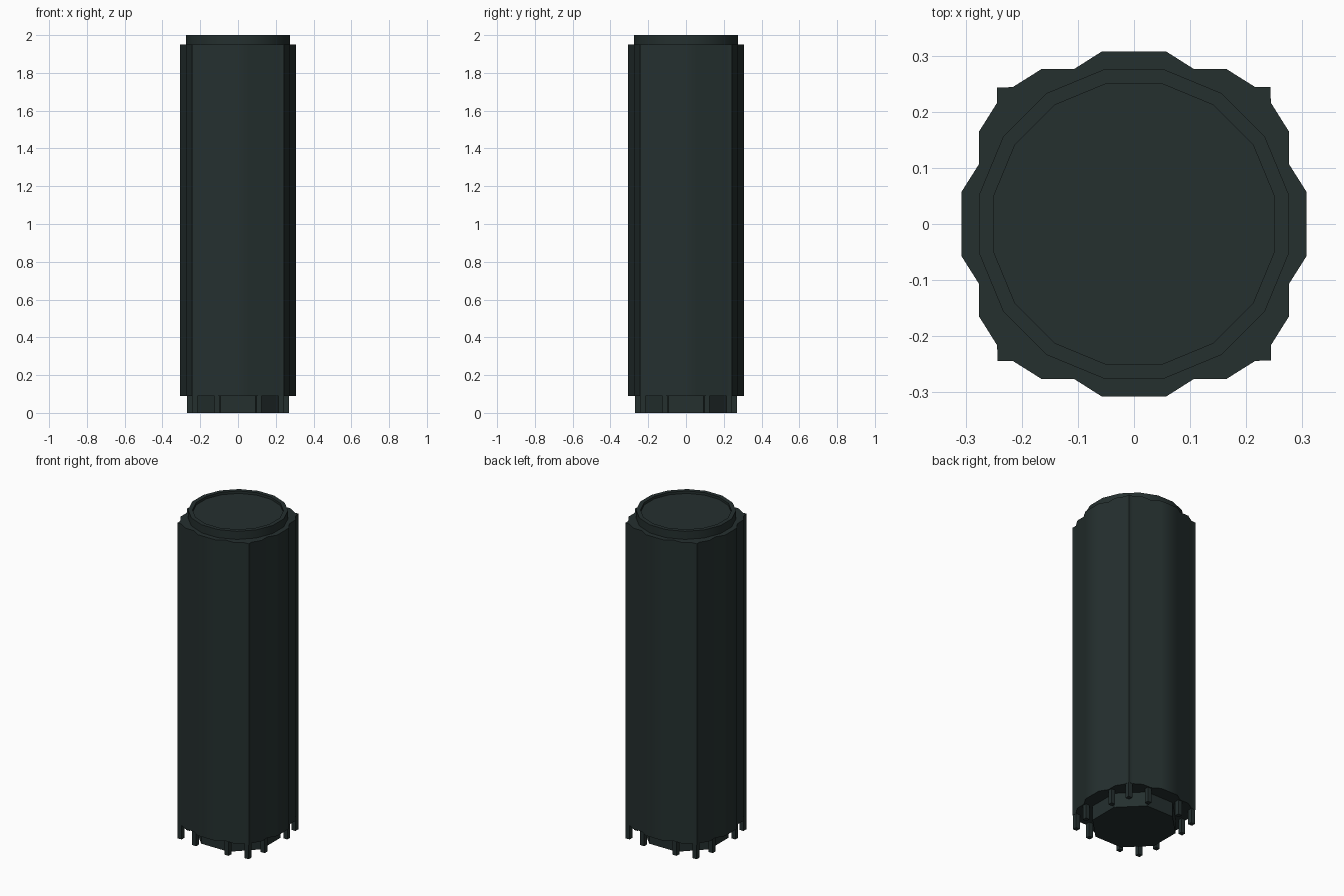
import bpy, bmesh, math

if "Cube" in bpy.data.objects:
    bpy.data.objects.remove(bpy.data.objects["Cube"])

mat = bpy.data.materials.new("dark slate green")
mat.diffuse_color = (0.018, 0.029, 0.028, 1)
mat.use_nodes = True
mat.node_tree.nodes["Principled BSDF"].inputs["Base Color"].default_value = mat.diffuse_color


def finish(bm, name, smooth=True):
    bmesh.ops.recalc_face_normals(bm, faces=bm.faces)
    me = bpy.data.meshes.new(name)
    bm.to_mesh(me)
    bm.free()
    ob = bpy.data.objects.new(name, me)
    bpy.context.collection.objects.link(ob)
    me.materials.append(mat)
    bpy.ops.object.select_all(action='DESELECT')
    ob.select_set(True)
    bpy.context.view_layer.objects.active = ob
    if smooth:
        bpy.ops.object.shade_smooth_by_angle(angle=math.radians(40))
    return ob


def prism(bm, pts, z0, z1):
    """Extrude a closed outline; returns the top face."""
    lo = [bm.verts.new((x, y, z0)) for x, y in pts]
    hi = [bm.verts.new((x, y, z1)) for x, y in pts]
    n = len(pts)
    bm.faces.new(lo[::-1])
    for i in range(n):
        j = (i + 1) % n
        bm.faces.new((lo[i], lo[j], hi[j], hi[i]))
    return bm.faces.new(hi)


def ngon(n, apothem):
    """Regular polygon with flats on the axes."""
    r = apothem / math.cos(math.pi / n)
    return [(r * math.cos((i + .5) * 2 * math.pi / n),
             r * math.sin((i + .5) * 2 * math.pi / n)) for i in range(n)]


def turn(p, k):
    for _ in range(k):
        p = (-p[1], p[0])
    return p


# fluted column body: one side of the stepped outline, turned four times
half = [(0.058, 0.307), (0.107, 0.276), (0.165, 0.276), (0.216, 0.244)]
side = half[::-1] + [(-x, y) for x, y in half]
side = [(0.243, 0.244)] + side
outline = [turn(p, k) for k in range(4) for p in side]
bm = bmesh.new()
prism(bm, outline, 0.09, 1.95)
finish(bm, "column_body")

# cap ring with a slightly recessed lid
bm = bmesh.new()
rings = []
for a, z in ((0.275, 1.945), (0.275, 2.0), (0.25, 2.0), (0.25, 1.985)):
    rings.append([bm.verts.new((x, y, z)) for x, y in ngon(16, a)])
for lo, hi in zip(rings, rings[1:]):
    for i in range(16):
        j = (i + 1) % 16
        bm.faces.new((lo[i], lo[j], hi[j], hi[i]))
bm.faces.new(rings[-1])
bm.faces.new(rings[0][::-1])
finish(bm, "top_cap")

# octagonal core under the body
bm = bmesh.new()
prism(bm, ngon(8, 0.225), 0.0, 0.095)
finish(bm, "base_core", False)

# feet: corner plus two along each side
bm = bmesh.new()
h = 0.0135
for k in range(4):
    for c in ((0.229, 0.229), (0.111, 0.256), (-0.111, 0.256)):
        x, y = turn(c, k)
        prism(bm, [(x - h, y - h), (x + h, y - h), (x + h, y + h), (x - h, y + h)], 0.0, 0.095)
finish(bm, "feet", False)
